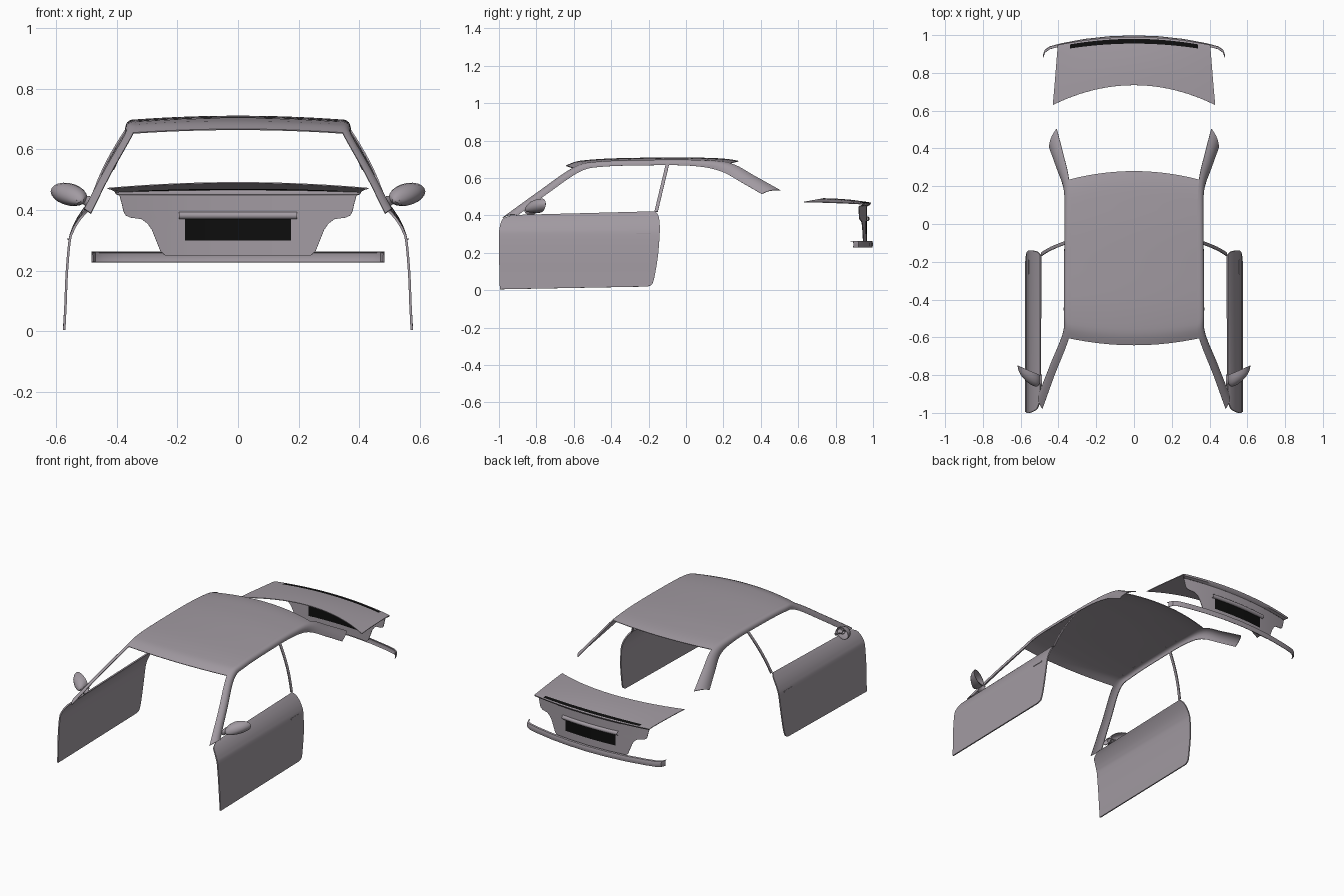
import bpy, bmesh, math
from mathutils import Vector

cube = bpy.data.objects.get("Cube")
if cube:
    bpy.data.objects.remove(cube)


def material(name, rgb, rough):
    m = bpy.data.materials.new(name)
    m.use_nodes = True
    m.diffuse_color = (*rgb, 1)
    shader = m.node_tree.nodes["Principled BSDF"]
    shader.inputs["Base Color"].default_value = (*rgb, 1)
    shader.inputs["Roughness"].default_value = rough
    return m


PAINT = material("grey_paint", (0.36, 0.325, 0.36), 0.5)
BLACK = material("black_trim", (0.004, 0.004, 0.004), 0.6)


def spline(pts, t):
    """Catmull-Rom point at parameter t, counted in control points."""
    i = min(int(t), len(pts) - 2)
    f = t - i
    a, b, c, d = (Vector(pts[min(max(k, 0), len(pts) - 1)]) for k in range(i - 1, i + 3))
    if i == 0:
        a = 2 * b - c
    if i == len(pts) - 2:
        d = 2 * c - b
    return 0.5 * (2 * b + (c - a) * f + (2 * a - 5 * b + 4 * c - d) * f ** 2
                  + (3 * b - a - 3 * c + d) * f ** 3)


def panel(name, rows, out=None, closed=False, mirror=False, thick=0.004, black=None):
    """Skin a grid of points; 'out' is the side the paint faces."""
    bm = bmesh.new()
    vs = [[bm.verts.new(p) for p in row] for row in rows]
    n = len(rows[0])
    for r in range(len(rows) - 1):
        for c in range(n if closed else n - 1):
            e = (c + 1) % n
            f = bm.faces.new((vs[r][c], vs[r][e], vs[r + 1][e], vs[r + 1][c]))
            if black and black(r, f.calc_center_median()):
                f.material_index = 1
    bm.normal_update()
    if out:
        total = sum((f.normal * f.calc_area() for f in bm.faces), Vector())
        if total.dot(Vector(out)) < 0:
            bmesh.ops.reverse_faces(bm, faces=bm.faces)
    else:
        bmesh.ops.recalc_face_normals(bm, faces=bm.faces)
    me = bpy.data.meshes.new(name)
    bm.to_mesh(me)
    bm.free()
    me.materials.append(PAINT)
    me.materials.append(BLACK)
    ob = bpy.data.objects.new(name, me)
    bpy.context.collection.objects.link(ob)
    if thick:
        s = ob.modifiers.new("thickness", "SOLIDIFY")
        s.thickness = thick
        s.offset = -1
    if mirror:
        ob.modifiers.new("mirror", "MIRROR").use_mirror_merge = False
    bpy.ops.object.select_all(action="DESELECT")
    ob.select_set(True)
    bpy.context.view_layer.objects.active = ob
    bpy.ops.object.convert(target="MESH")
    bpy.ops.object.shade_smooth_by_angle(angle=math.radians(35))
    return ob


def ellipse(center, a, b, n=20):
    """Ring around a center spanned by the two half axes."""
    return [Vector(center) + Vector(a) * math.cos(k * math.tau / n)
            + Vector(b) * math.sin(k * math.tau / n) for k in range(n)]


# Roof rail: windscreen pillar, roof side and rear pillar in one sweep
inner = [(.485, -.98, .39), (.42, -.80, .52), (.345, -.605, .655), (.337, -.48, .687),
         (.335, -.2, .697), (.335, .05, .697), (.345, .235, .68), (.375, .37, .61),
         (.41, .505, .535)]
outer = [(.505, -.90, .40), (.44, -.735, .52), (.375, -.57, .632), (.372, -.45, .66),
         (.37, -.2, .668), (.368, .03, .665), (.372, .18, .638), (.412, .30, .575),
         (.45, .405, .515)]
rail = []
for k in range(49):
    a, b = spline(inner, k / 6), spline(outer, k / 6)
    rail.append([a.lerp(b, s / 5) + Vector((.010, 0, .009)) * (4 * s / 5 * (1 - s / 5))
                 for s in range(6)])
panel("roof_rail", rail, (1, 0, 1), mirror=True)

# Roof skin, crowned and bowed between the two rails
roof = []
for k in range(25):
    v = k / 24
    e = spline(inner, 2 + 4 * v)
    bow = -.037 * (1 - v) ** 2 + .045 * v ** 2
    row = []
    for c in range(-8, 9):
        u = c / 8
        row.append((e.x * u, e.y + bow * (1 - u * u), e.z + .012 * (1 - u * u)))
    roof.append(row)
panel("roof", roof, (0, 0, 1))

# Door skins: x, front y, front z, rear y, rear z from sill to window line
door_rows = [(.576, -.995, .005, -.205, .02), (.575, -.996, .03, -.18, .035),
             (.572, -.997, .09, -.165, .09), (.568, -1, .19, -.149, .19),
             (.559, -1, .295, -.141, .295), (.549, -.997, .33, -.14, .335),
             (.533, -.99, .36, -.142, .37), (.514, -.975, .385, -.148, .40),
             (.497, -.93, .402, -.165, .422)]
door = []
for k in range(33):
    x, y0, z0, y1, z1 = [spline([(r[0], r[i], r[i + 1]) for r in door_rows], k / 4)[j]
                         for i, j in ((1, 0), (1, 1), (1, 2), (3, 1), (3, 2))]
    door.append([(x, y0 + (y1 - y0) * c / 12, z0 + (z1 - z0) * c / 12) for c in range(13)])
panel("door", door, (1, 0, 0), mirror=True, thick=.008)

# Door handle
panel("door_handle", [[(.561, y, .301), (.5615, y, .305), (.560, y, .309)]
                      for y in (-.265, -.19)], (1, 0, 0), mirror=True, thick=.003)

# Window post behind each door
post = []
for k in range(7):
    p = Vector((.492, -.16, .42)).lerp(Vector((.368, -.10, .672)), k / 6)
    p.x += .012 * math.sin(math.pi * k / 6)
    post.append([p + Vector((0, -.009, 0)), p + Vector((0, .009, 0))])
panel("window_post", post, (1, 0, 0), mirror=True, thick=.006)

# Door mirrors: hollow cup open to the rear, on a short foot
cup = [(.557, -.775, .452, .060, .037), (.554, -.800, .450, .058, .036),
       (.548, -.825, .446, .048, .030), (.540, -.845, .439, .032, .020),
       (.534, -.855, .434, .016, .010), (.531, -.858, .432, .001, .001)]
panel("mirror_cup", [ellipse((x, y, z), (a, a * .42, a * .15), (0, 0, b))
                     for x, y, z, a, b in cup],
      closed=True, mirror=True, thick=.003)
foot = [(.535, -.82, .437, .018, .012), (.515, -.82, .434, .014, .010),
        (.50, -.825, .428, .022, .018), (.488, -.83, .424, .034, .022)]
panel("mirror_foot", [ellipse((x, y, z), (0, a, 0), (0, 0, b), 12)
                      for x, y, z, a, b in foot],
      closed=True, mirror=True, thick=.003)

# Boot lid top with rear lip: center y, center z, edge x, edge y, edge z
lid_rows = [(.735, .492, .43, .63, .473), (.80, .490, .422, .72, .472),
            (.88, .484, .413, .83, .468), (.955, .474, .406, .918, .464),
            (.980, .470, .406, .938, .462), (.990, .467, .406, .947, .461),
            (.984, .456, .402, .942, .452), (.968, .447, .390, .926, .447)]
lid = []
for yc, zc, xe, ye, ze in lid_rows:
    lid.append([(xe * u, yc + (ye - yc) * u * u, zc + (ze - zc) * u * u)
                for u in (c / 12 for c in range(-12, 13))])
panel("boot_lid", lid, (0, 0, 1), black=lambda r, p: r == 3 and abs(p.x) < .34)


# Boot rear face, narrowing between the lamps, with a black plate recess
def rear_y(x):
    return .968 - .28 * x * x


outline = [(.447, .390), (.42, .383), (.395, .377), (.382, .370), (.375, .355),
           (.37, .318), (.355, .298), (.335, .284), (.30, .270), (.265, .256), (.25, .240)]
face = []
for z, w in outline:
    half = [.06, .12, .175, .195] + [.195 + (w - .195) * k / 4 for k in range(1, 5)]
    xs = [-x for x in reversed(half)] + [0] + half
    face.append([(x, rear_y(x), z) for x in xs])
panel("boot_rear_face", face, (0, 1, 0),
      black=lambda r, p: abs(p.x) < .175 and .30 < p.z < .37)

# Grip bar above the plate recess
panel("boot_grip_bar", [ellipse((x, rear_y(x), .382), (0, .014, 0), (0, 0, .013), 12)
                        for x in (.195 * c / 8 for c in range(-8, 9))],
      closed=True, thick=0)

# Rear bumper strip, wrapping round the corners
half = [(0, .998), (.13, .993), (.26, .979), (.38, .957), (.445, .94), (.472, .922),
        (.482, .895)]
path = [(-x, y) for x, y in reversed(half[1:])] + half
profile = [(-.014, .264), (-.002, .262), (.001, .252), (.001, .238), (-.002, .228)]
panel("rear_bumper_strip", [[(x, y + d, z) for d, z in profile] for x, y in path], (0, 1, 0))
